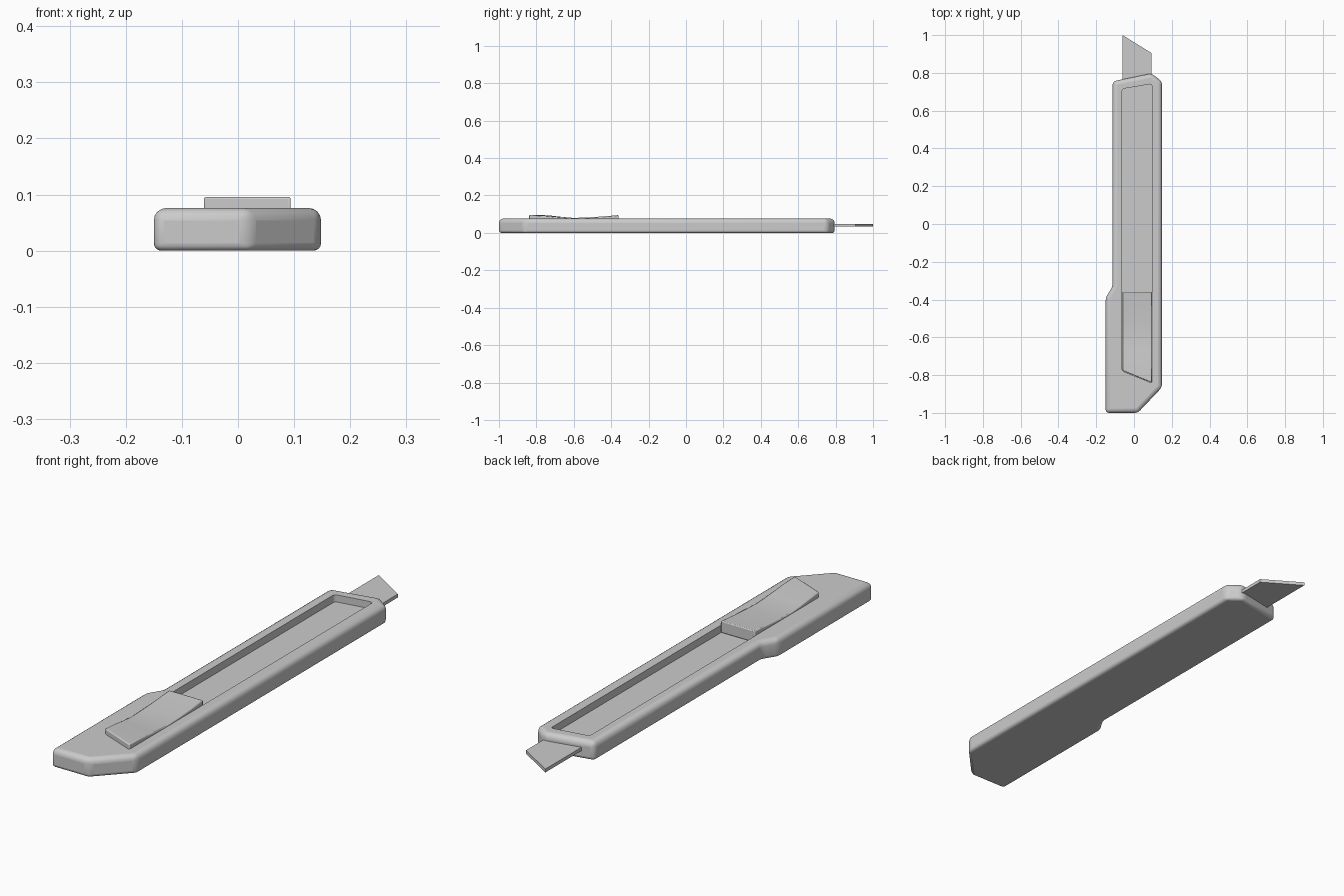
import bpy, bmesh

if "Cube" in bpy.data.objects:
    bpy.data.objects.remove(bpy.data.objects["Cube"])


def finish(bm, name):
    bmesh.ops.recalc_face_normals(bm, faces=bm.faces)
    me = bpy.data.meshes.new(name)
    bm.to_mesh(me)
    bm.free()
    ob = bpy.data.objects.new(name, me)
    bpy.context.collection.objects.link(ob)
    return ob


def prism(name, outline, z0, z1):
    bm = bmesh.new()
    face = bm.faces.new([bm.verts.new((x, y, z0)) for x, y in outline])
    ext = bmesh.ops.extrude_face_region(bm, geom=[face])
    for v in ext["geom"]:
        if isinstance(v, bmesh.types.BMVert):
            v.co.z = z1
    return finish(bm, name)


def weighted_bevel(ob, width, top, bottom, side, segments):
    zs = [v.co.z for v in ob.data.vertices]
    mid = (min(zs) + max(zs)) / 2
    attr = ob.data.attributes.new("bevel_weight_edge", 'FLOAT', 'EDGE')
    for e in ob.data.edges:
        up = sum(ob.data.vertices[i].co.z > mid for i in e.vertices)
        attr.data[e.index].value = (bottom, side, top)[up]
    mod = ob.modifiers.new("Round", 'BEVEL')
    mod.limit_method = 'WEIGHT'
    mod.width = width
    mod.segments = segments


def smooth(ob, angle=0.6):
    bpy.ops.object.select_all(action='DESELECT')
    ob.select_set(True)
    bpy.context.view_layer.objects.active = ob
    bpy.ops.object.shade_smooth_by_angle(angle=angle)


# Handle body
body = prism("handle_body", [
    (-0.15, -1), (0.02, -1), (0.148, -0.865), (0.148, 0.755),
    (0.092, 0.797), (-0.113, 0.755), (-0.113, -0.33), (-0.15, -0.39)], 0, 0.076)
weighted_bevel(body, 0.022, 1.0, 0.6, 0.8, 4)

# Slot cut into the top of the handle
slot = prism("slot_cutter", [
    (-0.063, -0.778), (0.095, -0.842), (0.095, 0.742), (-0.063, 0.715)], 0.04, 0.15)
weighted_bevel(slot, 0.012, 0, 0, 1, 3)
slot.hide_render = True
slot.hide_set(True)
cut = body.modifiers.new("Slot", 'BOOLEAN')
cut.operation = 'DIFFERENCE'
cut.solver = 'EXACT'
cut.object = slot
smooth(body)

# Blade, forming the floor of the slot and sticking out at the tip
blade = prism("blade", [
    (-0.061, -0.76), (0.093, -0.82), (0.093, 0.905), (-0.061, 1.0)], 0.033, 0.047)

# Slider with a dished thumb surface: y at left edge, y at right edge, top height
sections = [(-0.776, -0.84, 0.096), (-0.72, -0.755, 0.092), (-0.66, -0.675, 0.085),
            (-0.6, -0.6, 0.08), (-0.52, -0.52, 0.083), (-0.44, -0.44, 0.088),
            (-0.36, -0.36, 0.095)]
bm = bmesh.new()
rings = []
for yl, yr, z in sections:
    pts = [(-0.061, yl, 0.046), (0.094, yr, 0.046), (0.094, yr, z), (-0.061, yl, z)]
    rings.append([bm.verts.new(p) for p in pts])
for a, b in zip(rings, rings[1:]):
    for i in range(4):
        j = (i + 1) % 4
        bm.faces.new((a[i], a[j], b[j], b[i]))
bm.faces.new(rings[0])
bm.faces.new(rings[-1])
slider = finish(bm, "thumb_slider")
bev = slider.modifiers.new("Round", 'BEVEL')
bev.width = 0.004
bev.segments = 2
bev.limit_method = 'ANGLE'
smooth(slider)
